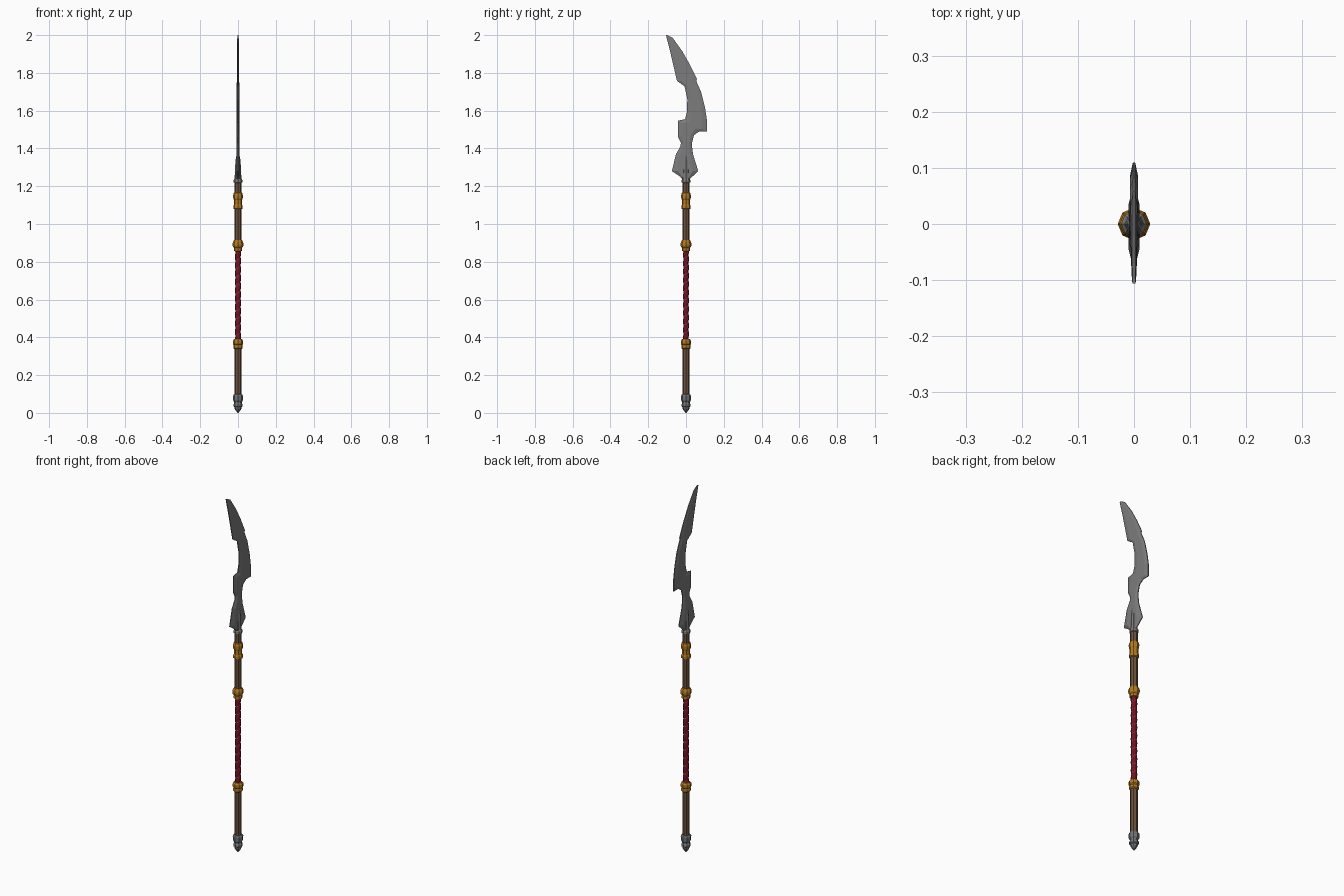
import bpy, math

def mat(name, c):
    m = bpy.data.materials.new(name)
    m.diffuse_color = (*c, 1)
    return m

STEEL = mat("blade steel", (0.20, 0.20, 0.20))
IRON = mat("butt iron", (0.17, 0.175, 0.19))
GOLD = mat("gold", (0.47, 0.20, 0.015))
WOOD = mat("brown wood", (0.15, 0.085, 0.045))
RED = mat("red wrap", (0.27, 0.014, 0.03))

def make(name, rings, material):
    """Skin a stack of equal-length point rings and cap both ends."""
    n = len(rings[0])
    verts = [p for r in rings for p in r]
    faces = [(i * n + j, i * n + (j + 1) % n, (i + 1) * n + (j + 1) % n, (i + 1) * n + j)
             for i in range(len(rings) - 1) for j in range(n)]
    faces += [tuple(reversed(range(n))), tuple(range(len(verts) - n, len(verts)))]
    me = bpy.data.meshes.new(name)
    me.from_pydata(verts, [], faces)
    me.materials.append(material)
    ob = bpy.data.objects.new(name, me)
    bpy.context.collection.objects.link(ob)
    return ob

def lathe(name, profile, material, sides=8):
    """Profile is a list of (radius, z)."""
    make(name, [[(r * math.cos(math.tau * k / sides), r * math.sin(math.tau * k / sides), z)
                 for k in range(sides)] for r, z in profile], material)

# butt cap
lathe("butt_cap", [(.002, 0), (.012, .012), (.018, .022), (.018, .03), (.024, .034), (.024, .046),
                   (.020, .052), (.020, .058), (.026, .066), (.027, .090), (.022, .098), (.018, .099)], IRON)

# shaft sections
lathe("lower_shaft", [(.0185, .09), (.0185, .36)], WOOD)
lathe("upper_shaft", [(.0185, .88), (.0185, 1.23)], WOOD)

# gold collars
lathe("lower_collar", [(.019, .338), (.025, .343), (.025, .355), (.022, .359), (.027, .365),
                       (.027, .382), (.021, .390), (.014, .391)], GOLD)
lathe("middle_collar", [(.014, .855), (.022, .857), (.022, .870), (.020, .873), (.027, .880),
                        (.029, .892), (.027, .904), (.021, .914), (.018, .915)], GOLD)
lathe("upper_collar", [(.018, 1.078), (.025, 1.081), (.025, 1.096), (.0215, 1.102), (.0215, 1.128),
                       (.025, 1.134), (.026, 1.152), (.022, 1.165), (.018, 1.168)], GOLD)

# red grip with a spiral wrap
rings = []
for i in range(121):
    z = .385 + .475 * i / 120
    ring = []
    for k in range(10):
        a = math.tau * k / 10
        r = .0125 + .0035 * abs(math.sin((z - .385) / .044 * math.pi - a / 2)) ** .6
        ring.append((r * math.cos(a), r * math.sin(a), z))
    rings.append(ring)
make("grip_wrap", rings, RED)

# blade socket
lathe("blade_socket", [(.018, 1.218), (.023, 1.221), (.023, 1.233), (.018, 1.240), (.016, 1.29),
                       (.013, 1.34), (.009, 1.36), (.002, 1.375)], STEEL)

# blade: rows of left y, left z, right y, right z, half thickness
rows = [(-.015, 1.23, .015, 1.23, .010), (-.03, 1.25, .025, 1.243, .010), (-.075, 1.28, .065, 1.28, .010),
        (-.053, 1.37, .037, 1.37, .009), (-.030, 1.41, .032, 1.41, .008), (-.027, 1.43, .032, 1.43, .008),
        (-.042, 1.46, .042, 1.47, .008), (-.042, 1.547, .07, 1.49, .0075), (-.005, 1.555, .11, 1.49, .007),
        (.005, 1.59, .11, 1.555, .007), (.007, 1.66, .10, 1.62, .007), (-.008, 1.73, .08, 1.70, .007),
        (-.048, 1.757, .054, 1.757, .0065), (-.06, 1.81, .058, 1.767, .006), (-.074, 1.87, .02, 1.845, .0055),
        (-.088, 1.93, -.02, 1.915, .005), (-.10, 1.975, -.07, 1.985, .004), (-.106, 2.0, -.098, 2.0, .003)]
rings = []
for yl, zl, yr, zr, t in rows:
    side = [(f, w) for f, w in ((0, .002), (.22, t), (.78, t), (1, .002))]
    half = [(w, yl + (yr - yl) * f, zl + (zr - zl) * f) for f, w in side]
    rings.append(half + [(-x, y, z) for x, y, z in reversed(half)])
make("blade", rings, STEEL)
